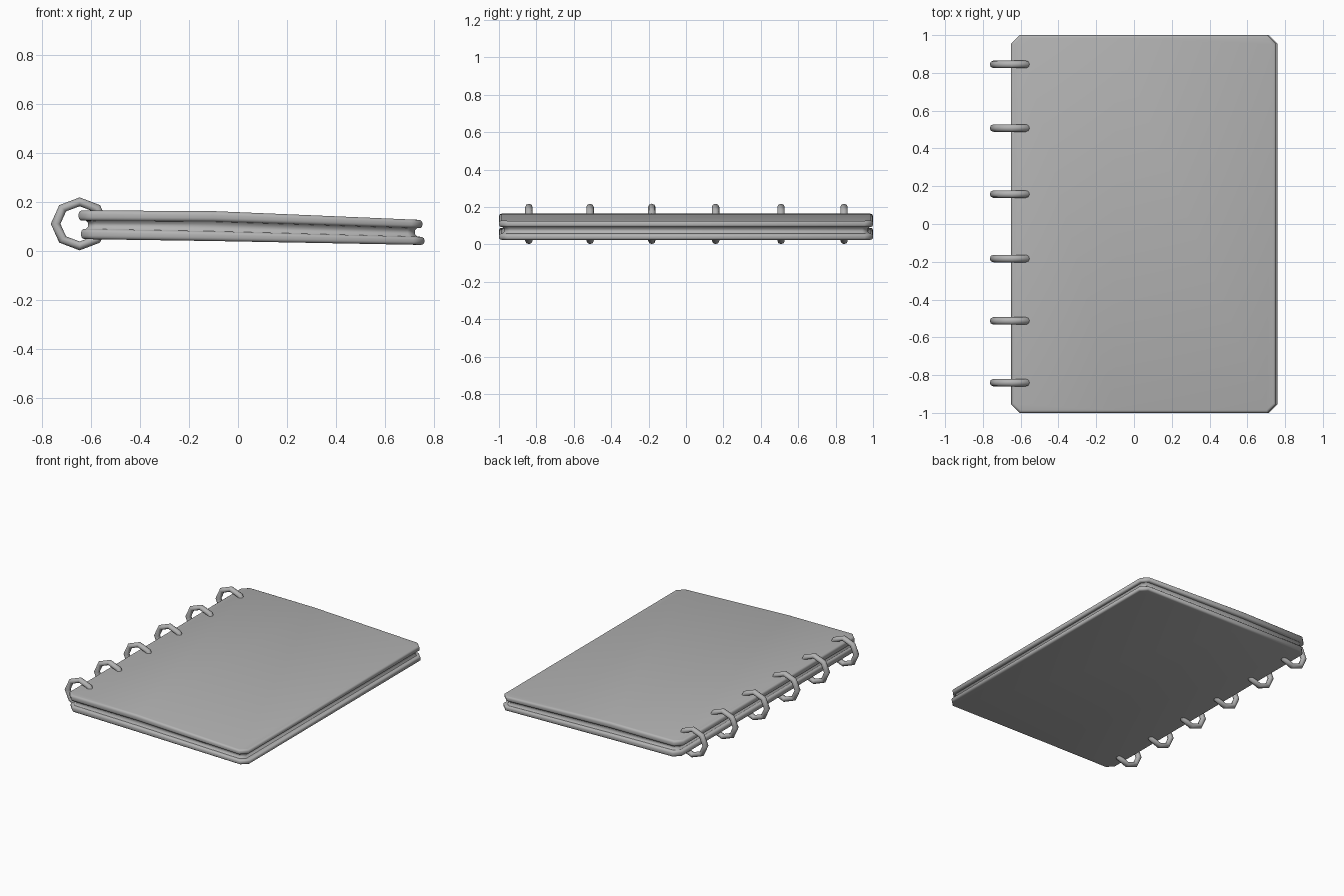
import bpy, bmesh, math
from mathutils import Vector

if "Cube" in bpy.data.objects:
    bpy.data.objects.remove(bpy.data.objects["Cube"])

BEND_X = -0.10

grey = bpy.data.materials.new("dark_grey")
grey.diffuse_color = (0.45, 0.45, 0.45, 1)
grey.use_nodes = True
grey.node_tree.nodes["Principled BSDF"].inputs["Base Color"].default_value = grey.diffuse_color


def finish(obj, angle):
    obj.data.materials.append(grey)
    bpy.ops.object.select_all(action='DESELECT')
    obj.select_set(True)
    bpy.context.view_layer.objects.active = obj
    bpy.ops.object.shade_smooth_by_angle(angle=math.radians(angle))


def cut_at(bm, co, no):
    bmesh.ops.bisect_plane(bm, geom=bm.verts[:] + bm.edges[:] + bm.faces[:],
                           plane_co=Vector(co), plane_no=Vector(no))


def lerp_profile(points, x):
    for (x0, z0), (x1, z1) in zip(points, points[1:]):
        if x <= x1 or (x1, z1) == points[-1]:
            return z0 + (z1 - z0) * (x - x0) / (x1 - x0)


def slab(name, x0, x1, hy, cut, bottom, top, bevel=0, flare=0):
    """Chamfered-corner sheet whose bottom and top follow height profiles."""
    bm = bmesh.new()
    outline = [(x0 + cut, -hy), (x1 - cut, -hy), (x1, -hy + cut), (x1, hy - cut),
               (x1 - cut, hy), (x0 + cut, hy), (x0, hy - cut), (x0, -hy + cut)]
    t = 0.04
    base = bm.faces.new([bm.verts.new((x, y, 0)) for x, y in outline])
    ext = bmesh.ops.extrude_face_region(bm, geom=[base])
    for v in ext['geom']:
        if isinstance(v, bmesh.types.BMVert):
            v.co.z = t
    bmesh.ops.recalc_face_normals(bm, faces=bm.faces)
    if bevel:  # rounded rim
        rim = [e for e in bm.edges if abs(e.verts[0].co.z - e.verts[1].co.z) < 1e-6]
        bmesh.ops.bevel(bm, geom=rim, offset=bevel, segments=3, profile=0.5,
                        affect='EDGES', clamp_overlap=True)
    if flare:  # hollow rim, widening towards the covers
        for f in (0.3, 0.7):
            cut_at(bm, (0, 0, t * f), (0, 0, 1))
        mid = (x0 + x1) / 2
        for v in bm.verts:
            if v.co.z < t * 0.1 or v.co.z > t * 0.9:
                v.co.x += math.copysign(flare, v.co.x - mid)
                v.co.y += math.copysign(flare, v.co.y)
    cut_at(bm, (BEND_X, 0, 0), (1, 0, 0))
    # sag the sheet along its height profiles
    for v in bm.verts:
        lo, hi = lerp_profile(bottom, v.co.x), lerp_profile(top, v.co.x)
        v.co.z = lo + (hi - lo) * v.co.z / t
    mesh = bpy.data.meshes.new(name)
    bm.to_mesh(mesh)
    bm.free()
    obj = bpy.data.objects.new(name, mesh)
    bpy.context.collection.objects.link(obj)
    finish(obj, 50)


# height profiles (x, z) of the four sheet surfaces
back_low = [(-0.64, 0.048), (BEND_X, 0.040), (0.76, 0.024)]
back_high = [(-0.64, 0.090), (BEND_X, 0.080), (0.76, 0.057)]
front_low = [(-0.65, 0.123), (BEND_X, 0.119), (0.75, 0.092)]
front_high = [(-0.65, 0.165), (BEND_X, 0.162), (0.75, 0.126)]

# covers and the page block between them
slab("back_cover", -0.64, 0.76, 1.0, 0.045, back_low, back_high, bevel=0.014)
slab("front_cover", -0.65, 0.752, 1.0, 0.045, front_low, front_high, bevel=0.014)
slab("pages", -0.612, 0.722, 0.972, 0.03,
     [(x, z - 0.003) for x, z in back_high], [(x, z + 0.003) for x, z in front_low],
     flare=0.012)

# binding rings
for i, y in enumerate((-0.84, -0.513, -0.183, 0.158, 0.508, 0.845)):
    bpy.ops.mesh.primitive_torus_add(major_segments=8, minor_segments=8,
                                     major_radius=0.090, minor_radius=0.018,
                                     location=(-0.646, y, 0.110),
                                     rotation=(math.pi / 2, 0, 0))
    ring = bpy.context.object
    ring.name = f"binding_ring_{i + 1}"
    ring.scale = (1.09, 1.0, 1.1)
    finish(ring, 60)
